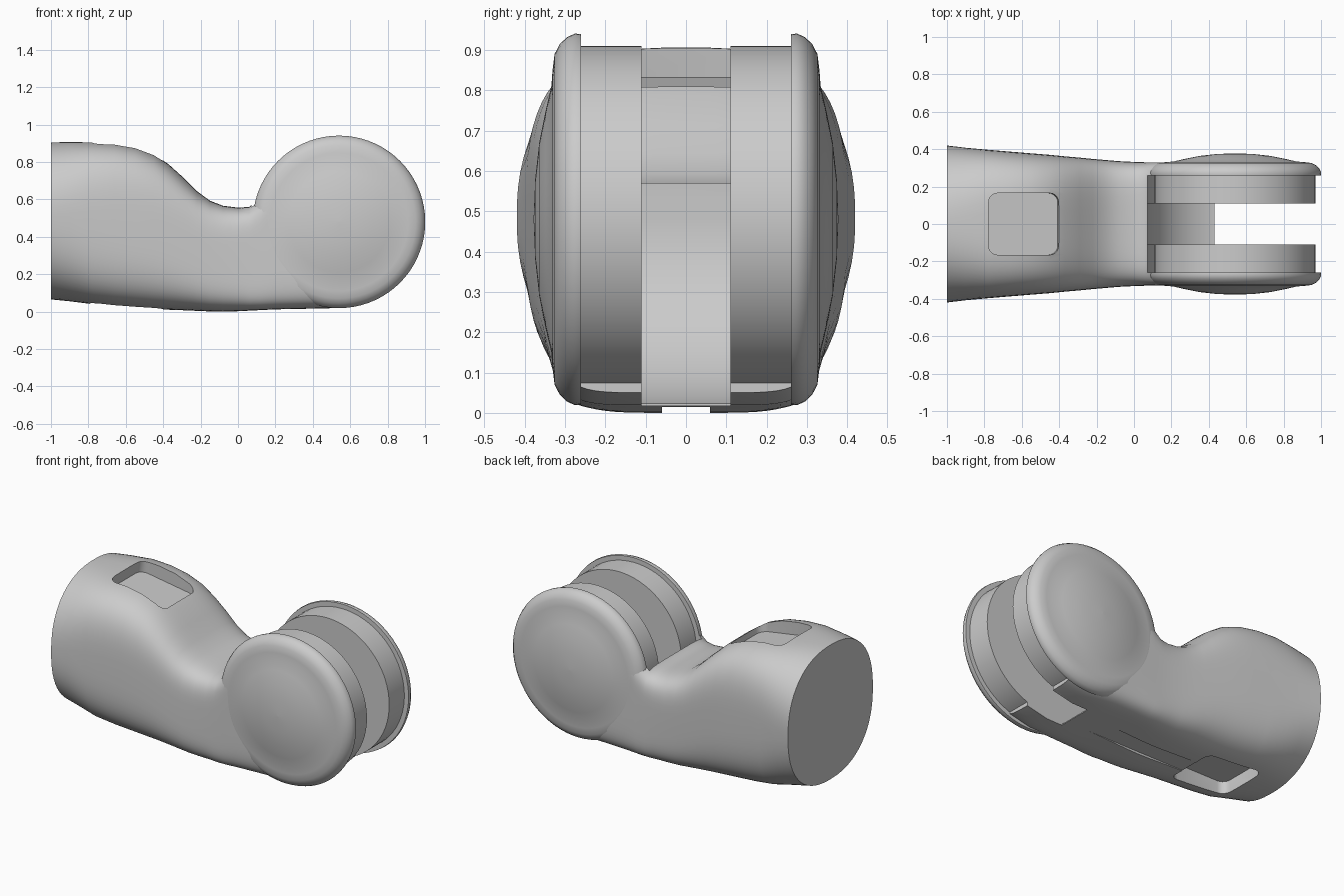
import bpy, bmesh, math
from mathutils import Matrix, Vector

if "Cube" in bpy.data.objects:
    bpy.data.objects.remove(bpy.data.objects["Cube"])

grey = bpy.data.materials.new("plain grey")
grey.diffuse_color = (0.6, 0.6, 0.6, 1)
grey.use_nodes = True
grey.node_tree.nodes["Principled BSDF"].inputs["Base Color"].default_value = grey.diffuse_color
PIVOT_X, PIVOT_Z = 0.54, 0.48


def make(name, bm):
    bmesh.ops.recalc_face_normals(bm, faces=bm.faces)
    mesh = bpy.data.meshes.new(name)
    bm.to_mesh(mesh)
    bm.free()
    mesh.materials.append(grey)
    ob = bpy.data.objects.new(name, mesh)
    bpy.context.collection.objects.link(ob)
    return ob


def skin(name, rings):
    """Join equal loops of points into a closed tube with end caps."""
    bm = bmesh.new()
    loops = [[bm.verts.new(p) for p in r] for r in rings]
    n = len(loops[0])
    for a, b in zip(loops, loops[1:]):
        for i in range(n):
            bm.faces.new((a[i], a[(i + 1) % n], b[(i + 1) % n], b[i]))
    bm.faces.new(loops[0])
    bm.faces.new(loops[-1])
    return make(name, bm)


def lathe(name, profile, lift=0, seg=72):
    """Revolve (radius, y) pairs around the cross axis of the pivot."""
    return skin(name, [[(PIVOT_X + r * math.cos(2 * math.pi * i / seg), y,
                         PIVOT_Z + lift + r * math.sin(2 * math.pi * i / seg))
                        for i in range(seg)] for r, y in profile])


def box(name, centre, size, tilt=0, bevel=0):
    bm = bmesh.new()
    bmesh.ops.create_cube(bm, size=1, matrix=Matrix.Diagonal((*size, 1)))
    if bevel:
        edges = [e for e in bm.edges
                 if abs(e.verts[0].co.z - e.verts[1].co.z) > 0.01]
        bmesh.ops.bevel(bm, geom=edges, offset=bevel, segments=5,
                        profile=0.5, affect='EDGES')
    bmesh.ops.transform(bm, verts=bm.verts, matrix=Matrix.Translation(Vector(centre))
                        @ Matrix.Rotation(tilt, 4, 'Y'))
    return make(name, bm)


def activate(ob):
    bpy.ops.object.select_all(action='DESELECT')
    ob.select_set(True)
    bpy.context.view_layer.objects.active = ob


def cut(ob, cutter):
    mod = ob.modifiers.new("cut", 'BOOLEAN')
    mod.operation, mod.solver, mod.object = 'DIFFERENCE', 'EXACT', cutter
    activate(ob)
    bpy.ops.object.modifier_apply(modifier=mod.name)
    bpy.data.objects.remove(cutter)


# Main body: rounded sections (x, half width, bottom, top, squareness)
stations = [
    (-1.0, .42, .065, .905, 2.3), (-.9, .408, .055, .907, 2.7),
    (-.78, .397, .04, .905, 3.3), (-.66, .387, .028, .899, 3.5),
    (-.55, .378, .02, .880, 3.6), (-.45, .370, .014, .842, 3.7),
    (-.37, .362, .01, .787, 3.8), (-.29, .355, .007, .715, 4.0),
    (-.22, .348, .004, .645, 4.2), (-.15, .342, .001, .593, 4.5),
    (-.08, .336, .0, .566, 4.8), (.0, .332, .002, .556, 5.2),
    (.06, .33, .005, .560, 6.0), (.12, .33, .008, .61, 6.5),
    (.2, .33, .012, .74, 7.0), (.35, .33, .015, .82, 7.0),
    (.54, .329, .019, .86, 7.0), (.68, .322, .05, .84, 7.0)]
SEG = 72
sections = []
for x, w, lo, hi, n in stations:
    loop = []
    for i in range(SEG):
        a = 2 * math.pi * (i + .5) / SEG
        c, s = math.cos(a), math.sin(a)
        loop.append((x, w * math.copysign(abs(c) ** (2 / n), c),
                     (lo + hi) / 2 + (hi - lo) / 2 * math.copysign(abs(s) ** (2 / n), s)))
    sections.append(loop)
body = skin("link_body", sections)

# Clearance behind the bosses, then the fork slot itself
cut(body, lathe("boss_gap_cutter", [(.47, -.26), (.47, .26)], lift=.05))
cut(body, lathe("slot_cutter", [(.47, -.11), (.47, .11)]))
cut(body, box("slot_floor_cutter", (.83, 0, .4), (.8, .22, 1.2)))
# Pockets above and below, joined towards the slot by a shallow groove
cut(body, box("top_pocket_cutter", (-.57, 0, .98), (.385, .33, .36),
              math.radians(9), .05))
cut(body, box("bottom_pocket_cutter", (-.595, 0, -.02), (.39, .33, .28), 0, .05))
cut(body, box("groove_cutter", (-.05, 0, -.04), (.74, .12, .108)))

# Domed outer cheeks and inner bosses on both fork arms
cap = [(.001, .26), (.459, .26), (.461, .275), (.452, .295), (.435, .313),
       (.41, .326), (.37, .331), (.33, .334), (.27, .348), (.19, .364),
       (.1, .374), (.001, .378)]
parts = [body]
for side, label in ((-1, "front"), (1, "back")):
    parts.append(lathe(label + "_cheek", [(r, side * y) for r, y in cap]))
    parts.append(lathe(label + "_boss", [(.43, side * .11), (.43, side * .262)]))

for ob in parts:
    activate(ob)
    bpy.ops.object.shade_smooth_by_angle(angle=math.radians(38))
